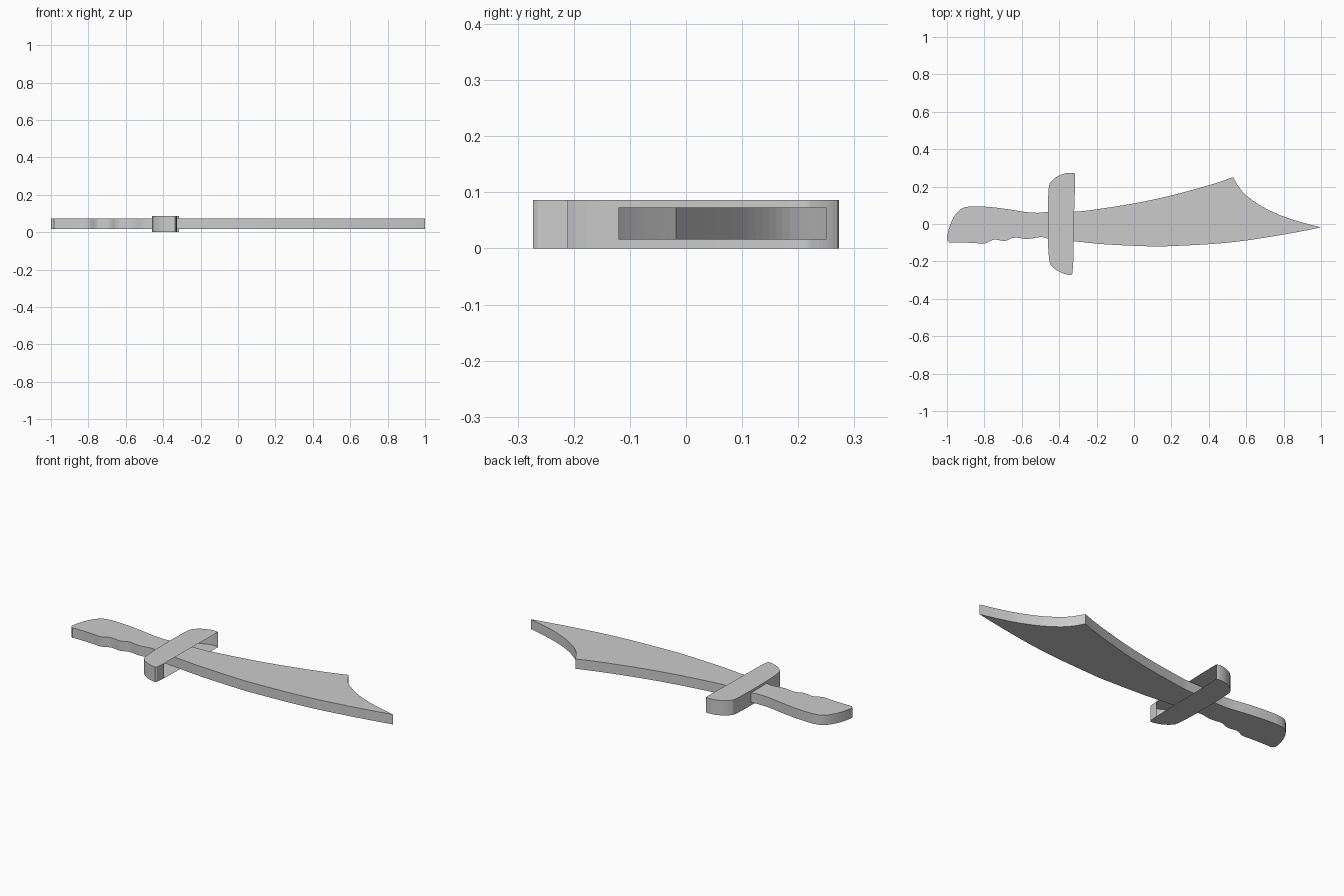
import bpy, bmesh
from mathutils import Vector

if "Cube" in bpy.data.objects:
    bpy.data.objects.remove(bpy.data.objects["Cube"])


def smooth_run(pts, steps=4):
    """Catmull-Rom through the points; the run's ends stay sharp corners."""
    p = [Vector(q) for q in pts]
    p = [2 * p[0] - p[1]] + p + [2 * p[-1] - p[-2]]
    out = []
    for a, b, c, d in zip(p, p[1:], p[2:], p[3:]):
        for i in range(steps):
            t = i / steps
            out.append(0.5 * (2 * b + (c - a) * t + (2 * a - 5 * b + 4 * c - d) * t**2
                              + (3 * b - a - 3 * c + d) * t**3))
    return out


def slab(name, outline, z0, z1, is_open=lambda a, b: False):
    """Extrude an outline from z0 to z1, skipping walls where is_open."""
    bm = bmesh.new()
    low = [bm.verts.new((p.x, p.y, z0)) for p in outline]
    high = [bm.verts.new((p.x, p.y, z1)) for p in outline]
    bm.faces.new(high)
    bm.faces.new(low[::-1])
    n = len(outline)
    for i in range(n):
        j = (i + 1) % n
        if not is_open(outline[i], outline[j]):
            bm.faces.new((low[i], low[j], high[j], high[i]))
    if outline_area(outline) < 0:
        bmesh.ops.reverse_faces(bm, faces=bm.faces[:])
    mesh = bpy.data.meshes.new(name)
    bm.to_mesh(mesh)
    bm.free()
    obj = bpy.data.objects.new(name, mesh)
    bpy.context.collection.objects.link(obj)
    return obj


def outline_area(o):
    return sum(o[i - 1].x * o[i].y - o[i].x * o[i - 1].y for i in range(len(o)))


# Blade and grip: one flat board running through the guard
back_edge = [(-.46, .065), (-.32, .067), (-.24, .073), (0, .11), (.2, .153), (.4, .207), (.53, .25)]
clip_edge = [(.53, .25), (.57, .185), (.62, .137), (.7, .085), (.8, .04), (.9, .008), (1, -.018)]
cutting_edge = [(1, -.018), (.9, -.038), (.75, -.065), (.57, -.092), (.4, -.108), (.2, -.118),
                (.1, -.12), (-.15, -.109), (-.32, -.092), (-.46, -.078)]
finger_side = [(-.46, -.078), (-.5, -.07), (-.57, -.08), (-.64, -.073), (-.69, -.09),
               (-.75, -.084), (-.8, -.105), (-.85, -.102), (-.92, -.099), (-.985, -.1)]
pommel_side = [(-.985, -.1), (-1, -.08), (-.985, -.01), (-.955, .05), (-.92, .083), (-.88, .093),
               (-.83, .094), (-.75, .089), (-.66, .077), (-.58, .064), (-.51, .06), (-.46, .065)]
board = []
for run in (back_edge, clip_edge, cutting_edge, finger_side, pommel_side):
    board += smooth_run(run)
slab("blade_and_grip", board, .016, .073)

# Guard: thicker shell, rounded toward the grip, open on the blade side
grip_side = [(-.315, .27), (-.335, .273), (-.37, .27), (-.41, .254), (-.44, .23), (-.455, .2),
             (-.46, .1), (-.461, 0), (-.46, -.1), (-.452, -.2), (-.435, -.23), (-.4, -.255),
             (-.36, -.27), (-.336, -.273)]
blade_side = [(-.336, -.273), (-.33, -.265), (-.325, -.21), (-.322, -.09), (-.32, .06),
              (-.317, .15), (-.315, .27)]
guard = smooth_run(grip_side) + [Vector(p) for p in blade_side[:-1]]
slab("guard", guard, 0, .086,
     lambda a, b: min(a.x, b.x) > -.3255 and min(a.y, b.y) > -.215 and max(a.y, b.y) - min(a.y, b.y) > .05)
